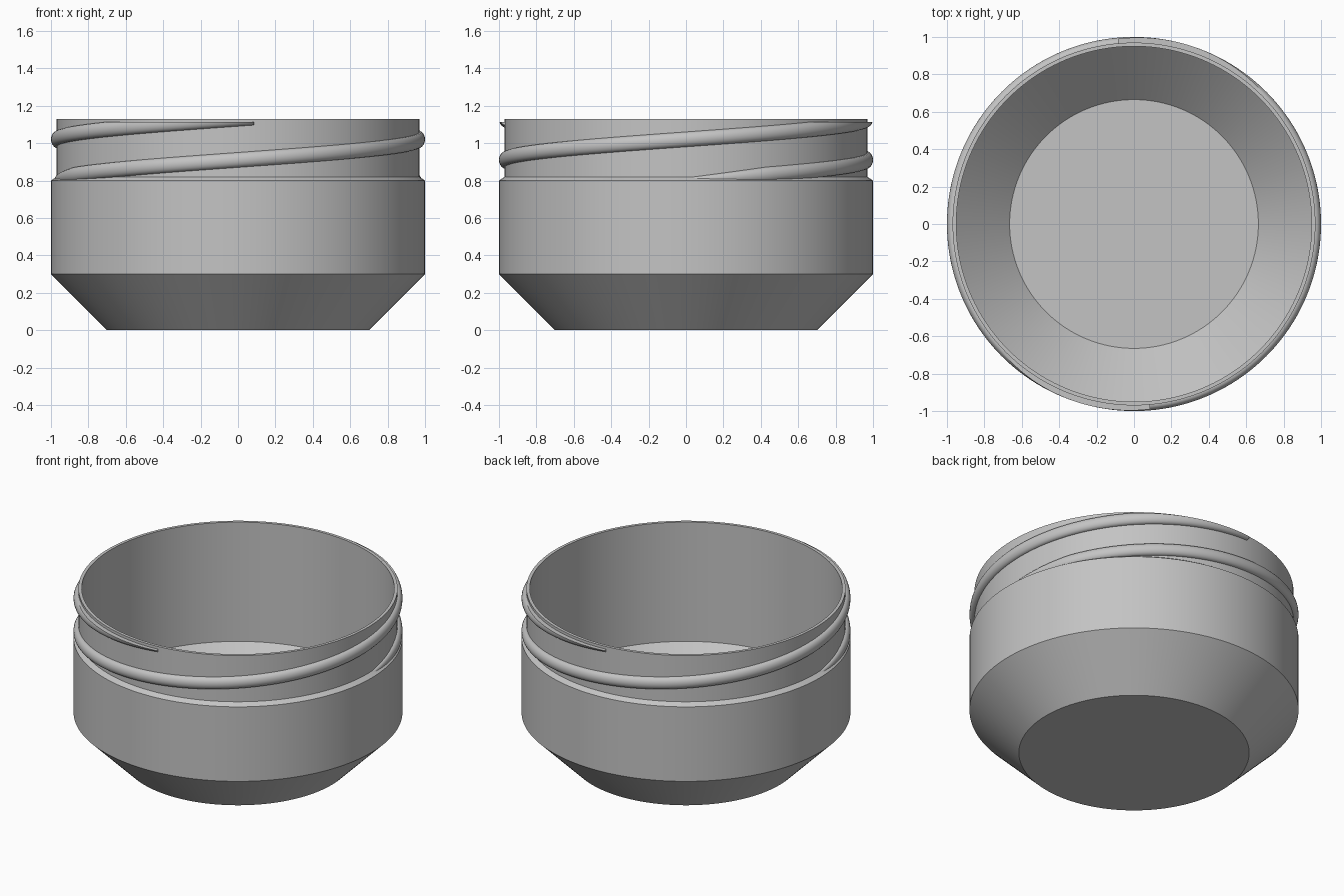
import bpy
import bmesh
from math import sin, cos, pi, radians, sqrt

cube = bpy.data.objects.get("Cube")
if cube:
    bpy.data.objects.remove(cube, do_unlink=True)

grey = bpy.data.materials.new("plain grey")
grey.use_nodes = True
colour = (0.55, 0.55, 0.55, 1)
grey.diffuse_color = colour
grey.node_tree.nodes["Principled BSDF"].inputs["Base Color"].default_value = colour

SIDES = 160
NECK, RIM = 0.97, 1.13
LOW, HIGH = 0.8, 1.112          # the thread is trimmed to this band


def finish(bm, name, angle):
    bmesh.ops.recalc_face_normals(bm, faces=bm.faces)
    mesh = bpy.data.meshes.new(name)
    bm.to_mesh(mesh)
    bm.free()
    mesh.materials.append(grey)
    obj = bpy.data.objects.new(name, mesh)
    bpy.context.collection.objects.link(obj)
    bpy.ops.object.select_all(action='DESELECT')
    obj.select_set(True)
    bpy.context.view_layer.objects.active = obj
    bpy.ops.object.shade_smooth_by_angle(angle=radians(angle))
    return obj


def skin(bm, rings, closed):
    """Join equal-length vertex loops with quads."""
    for a, b in zip(rings, rings[1:]):
        n = len(a)
        for i in range(n if closed else n - 1):
            j = (i + 1) % n
            bm.faces.new((a[i], a[j], b[j], b[i]))


# Jar body: outer wall, rim and inner wall turned from one profile
profile = [(0.7, 0), (1, 0.3), (1, 0.8), (NECK, 0.82), (NECK, RIM),
           (0.95, RIM), (0.95, 0.33), (0.665, 0.05)]
bm = bmesh.new()
rings = [[bm.verts.new((r * cos(2 * pi * i / SIDES), r * sin(2 * pi * i / SIDES), z))
          for i in range(SIDES)] for r, z in profile]
skin(bm, rings, True)
bm.faces.new(rings[0])
bm.faces.new(rings[-1])
finish(bm, "jar_body", 25)


# Screw thread: rounded rib climbing the neck, trimmed flat at both ends
def thread(name, turn):
    bm = bmesh.new()
    rings = []
    steps, points = 140, 10
    for s in range(steps + 1):
        a = -8 + 283 * s / steps
        centre = 0.8 + 0.11 * a / 90
        size = min(1, 0.15 + (a + 8) / 40)
        half, bulge = 0.04 * size, 0.03 * size
        section = []
        for k in range(points + 1):
            z = centre - half * cos(pi * k / points)
            z = min(max(z, LOW), HIGH)
            t = min(1, abs(z - centre) / half)
            section.append((NECK + bulge * sqrt(1 - t * t), z))
        section = [(0.96, section[0][1])] + section + [(0.96, section[-1][1])]
        angle = radians(a + turn)
        rings.append([bm.verts.new((r * cos(angle), r * sin(angle), z)) for r, z in section])
    skin(bm, rings, True)
    bm.faces.new(rings[0])
    bm.faces.new(rings[-1])
    bmesh.ops.dissolve_degenerate(bm, dist=0.0001, edges=bm.edges)
    finish(bm, name, 40)


thread("thread_left", 0)
thread("thread_right", 180)
